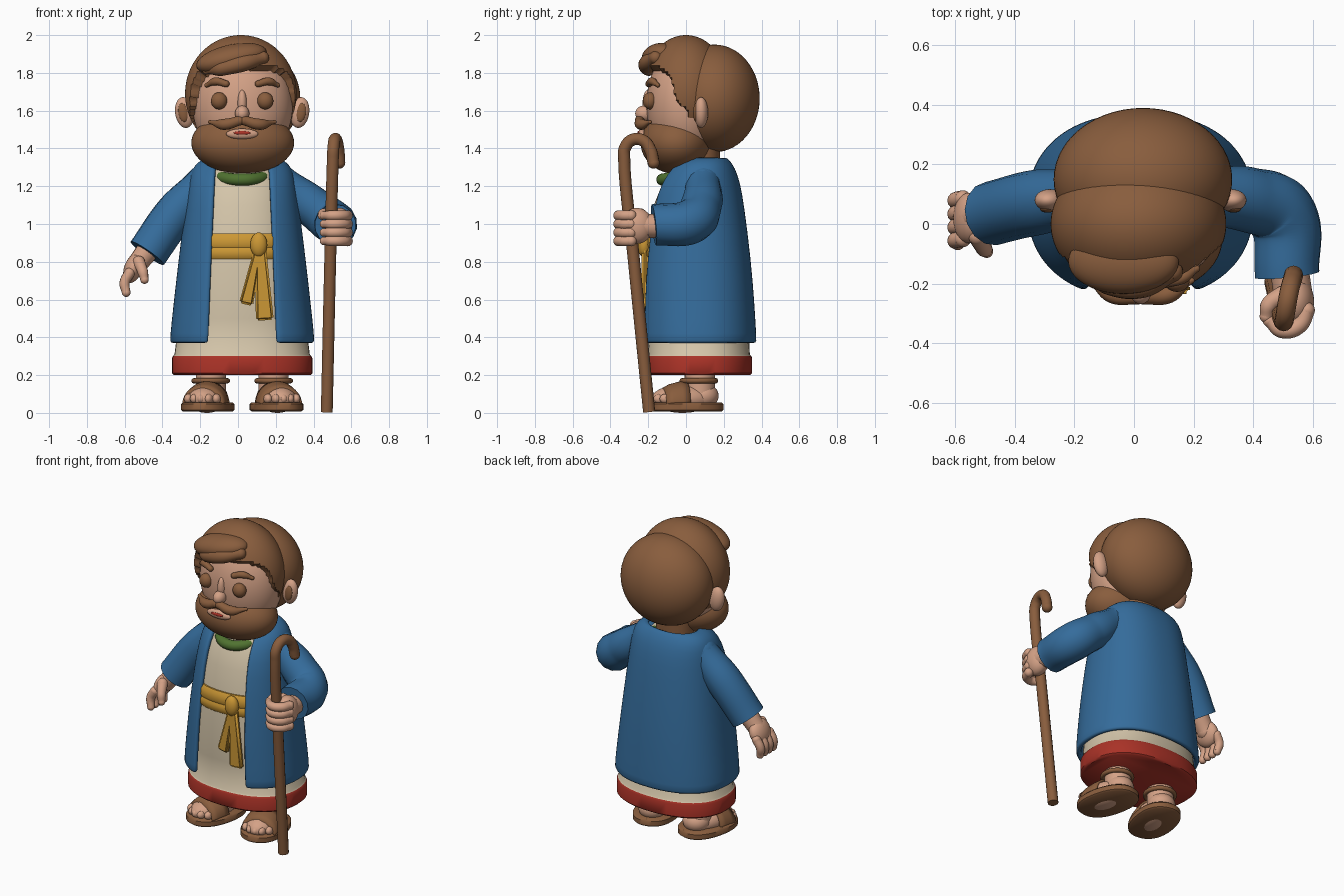
import bpy, bmesh
from math import sin, cos, pi, asin, radians
from mathutils import Matrix, Vector

if "Cube" in bpy.data.objects:
    bpy.data.objects.remove(bpy.data.objects["Cube"])

MX = 0.022  # centre line of head and body


def material(name, rgb):
    m = bpy.data.materials.new(name)
    m.use_nodes = True
    m.diffuse_color = (*rgb, 1)
    m.node_tree.nodes["Principled BSDF"].inputs["Base Color"].default_value = (*rgb, 1)
    return m


BROWN = material("brown", (.25, .11, .047))
SKIN = material("skin", (.66, .36, .24))
BLUE = material("blue", (.035, .15, .33))
CREAM = material("cream", (.66, .56, .40))
RED = material("red", (.40, .032, .02))
GOLD = material("gold", (.60, .31, .035))
GREEN = material("green", (.08, .17, .03))


def finish(name, bm, mats, recalc=True, matrix=None):
    """Turn a bmesh into a smooth shaded object."""
    if recalc:
        bmesh.ops.recalc_face_normals(bm, faces=bm.faces)
    mesh = bpy.data.meshes.new(name)
    bm.to_mesh(mesh)
    bm.free()
    if matrix:
        mesh.transform(matrix)
    for m in (mats if isinstance(mats, list) else [mats]):
        mesh.materials.append(m)
    mesh.shade_smooth()
    mesh.set_sharp_from_angle(angle=radians(45))
    ob = bpy.data.objects.new(name, mesh)
    bpy.context.collection.objects.link(ob)
    return ob


def ball_mesh(c, r, rot=(0, 0, 0), seg=40):
    bm = bmesh.new()
    mat = Matrix.Translation(c)
    for axis, a in zip("XYZ", rot):
        mat = mat @ Matrix.Rotation(a, 4, axis)
    bmesh.ops.create_uvsphere(bm, u_segments=seg, v_segments=seg // 2, radius=1,
                              matrix=mat @ Matrix.Diagonal((*r, 1)))
    return bm


def ball(name, c, r, mat, rot=(0, 0, 0), seg=40, matrix=None):
    return finish(name, ball_mesh(c, r, rot, seg), mat, matrix=matrix)


def ring(z, rx, ry, cy, gap=0, n=48, p=2.3, cx=MX):
    """Rounded oval; a gap half-width leaves it open at the front."""
    g = asin((gap / rx) ** (p / 2))
    pts = []
    for i in range(n):
        a = -pi / 2 + g + (2 * pi - 2 * g) * i / (n - 1 if gap else n)
        c, s = cos(a), sin(a)
        pts.append((cx + rx * abs(c) ** (2 / p) * (1 if c > 0 else -1),
                    cy + ry * abs(s) ** (2 / p) * (1 if s > 0 else -1), z))
    return pts


def loft(rings, closed=True):
    bm = bmesh.new()
    rows = [[bm.verts.new(p) for p in r] for r in rings]
    n = len(rows[0])
    for a, b in zip(rows, rows[1:]):
        for j in range(n if closed else n - 1):
            k = (j + 1) % n
            bm.faces.new((a[j], a[k], b[k], b[j]))
    if closed:
        bm.faces.new(rows[0][::-1])
        bm.faces.new(rows[-1])
    return bm


def tube(name, pts, radii, mat, cyclic=False, round_ends=(True, True), matrix=None):
    """Smooth tube through points, with rounded ends where asked."""
    cu = bpy.data.curves.new(name, "CURVE")
    cu.dimensions = "3D"
    cu.bevel_depth = 1
    cu.bevel_resolution = 5
    cu.use_fill_caps = True
    sp = cu.splines.new("BEZIER")
    sp.bezier_points.add(len(pts) - 1)
    sp.use_cyclic_u = cyclic
    sp.radius_interpolation = "EASE"
    for b, p, r in zip(sp.bezier_points, pts, radii):
        b.co, b.radius = p, r
        b.handle_left_type = b.handle_right_type = "AUTO"
    tmp = bpy.data.objects.new("tmp", cu)
    bpy.context.collection.objects.link(tmp)
    dg = bpy.context.evaluated_depsgraph_get()
    mesh = bpy.data.meshes.new_from_object(tmp.evaluated_get(dg))
    bm = bmesh.new()
    bm.from_mesh(mesh)
    bpy.data.objects.remove(tmp)
    bpy.data.meshes.remove(mesh)
    for i, on in zip((0, -1), round_ends):
        if on and not cyclic:
            bmesh.ops.create_uvsphere(bm, u_segments=20, v_segments=12, radius=radii[i],
                                      matrix=Matrix.Translation(pts[i]))
    for f in bm.faces:
        f.material_index = 0
    return finish(name, bm, mat, matrix=matrix)


# Robe with a red hem
robe = loft([ring(*r) for r in (
    (.2, .362, .27, .07), (.21, .372, .28, .07), (.29, .372, .28, .07), (.302, .365, .275, .07),
    (.31, .358, .268, .07), (.5, .335, .268, .06), (.8, .3, .255, .045), (1.1, .26, .215, .045),
    (1.2, .24, .18, .05), (1.28, .2, .14, .05), (1.32, .12, .1, .05))])
for f in robe.faces:
    f.material_index = 1 if f.calc_center_median().z < .305 else 0
finish("robe", robe, [CREAM, RED])

# Open coat
coat = finish("coat", loft([ring(*r) for r in (
    (.37, .365, .297, .06, .18), (.39, .368, .298, .06, .178), (.6, .345, .29, .055, .17),
    (.8, .322, .277, .052, .163), (1.1, .285, .24, .052, .15), (1.22, .268, .205, .065, .145),
    (1.29, .25, .165, .08, .14), (1.325, .215, .13, .09, .135), (1.345, .16, .1, .1, .125))],
    closed=False), BLUE, recalc=False)
sol = coat.modifiers.new("thickness", "SOLIDIFY")
sol.thickness, sol.offset = .032, 0
coat.modifiers.new("soft_edges", "SUBSURF").levels = 1

# Collar, neck, sash
angles = [i * pi / 6 for i in range(12)]
tube("collar", [(MX + .135 * cos(a), .04 + .165 * sin(a), 1.265 + .03 * sin(a)) for a in angles],
     [.032] * 12, GREEN, cyclic=True)
finish("neck", loft([ring(z, .125, .12, .06) for z in (1.25, 1.45)]), BROWN)
finish("sash", loft([ring(*r, .045) for r in (
    (.81, .29, .25), (.83, .302, .265), (.86, .302, .265), (.875, .297, .258),
    (.89, .302, .264), (.93, .298, .26), (.95, .286, .246))]), GOLD)
ball("sash_knot", (.11, -.222, .89), (.045, .035, .065), GOLD)


def sash_tail(name, x, z, width, height, tilt):
    bm = bmesh.new()
    bmesh.ops.create_cube(bm, size=1)
    for v in bm.verts:
        taper = 1 if v.co.z < 0 else .6
        v.co = Vector((v.co.x * width * taper, v.co.y * .035, v.co.z * height))
    bmesh.ops.bevel(bm, geom=bm.edges[:], offset=.012, segments=3, affect="EDGES")
    finish(name, bm, GOLD, matrix=Matrix.Translation((x, -.217, z)) @ Matrix.Rotation(tilt, 4, "Y"))


sash_tail("sash_tail_long", .13, .69, .095, .4, -.06)
sash_tail("sash_tail_short", .075, .72, .075, .3, .22)

# Head, hair with a window for the face
ball("face", (.025, 0, 1.63), (.265, .21, .32), SKIN, seg=64)
hair = ball_mesh((.015, 0, 1.69), (.295, .235, .31), seg=112)
mid = Vector((.015, 0, 1.69))
for v in hair.verts:
    u, w = (v.co.x - .025) / .275, (v.co.z - 1.58) / .26
    if v.co.y < 0 and u ** 4 + w ** 4 < 1:
        v.co = mid + (v.co - mid) * .75
finish("hair_front", hair, BROWN)
ball("hair_back", (.03, .15, 1.665), (.3, .24, .285), BROWN, seg=56)
ball("fringe", (-.035, -.125, 1.875), (.19, .11, .075), BROWN, rot=(0, -.22, 0))
tube("fringe_lock", [(.13, -.16, 1.88), (.02, -.205, 1.85), (-.08, -.2, 1.825), (-.17, -.15, 1.81)],
     [.035, .045, .04, .018], BROWN)
ball("beard", (.025, -.05, 1.43), (.272, .19, .165), BROWN, seg=56)

# Face features
ball("nose", (MX, -.222, 1.585), (.038, .047, .042), SKIN)
ball("nose_bridge", (MX, -.2, 1.64), (.025, .03, .07), SKIN)
ball("lips", (MX, -.232, 1.477), (.085, .022, .028), SKIN)
ball("mouth", (MX, -.25, 1.482), (.045, .008, .01), RED)
for s, side in ((-1, "right"), (1, "left")):
    ball(side + "_eye", (MX + s * .122, -.19, 1.652), (.043, .038, .045), BROWN)
    tube(side + "_brow", [(MX + s * .188, -.15, 1.735), (MX + s * .14, -.18, 1.755),
                          (MX + s * .085, -.197, 1.742)], [.012, .021, .018], BROWN)
    tube(side + "_moustache", [(MX + s * .012, -.245, 1.548), (MX + s * .09, -.238, 1.528),
                               (MX + s * .172, -.19, 1.54)], [.026, .03, .01], BROWN)
    ball(side + "_ear", (MX + s * .305, .08, 1.59), (.05, .037, .082), SKIN, rot=(0, s * .15, 0))
    ball(side + "_ear_inner", (MX + s * .312, .052, 1.59), (.026, .014, .05), BROWN, rot=(0, s * .15, 0))

# Sleeves
tube("right_sleeve", [(-.18, .09, 1.22), (-.34, .07, 1.045), (-.48, .035, .845)],
     [.095, .11, .108], BLUE, round_ends=(True, False))
tube("left_sleeve", [(.23, .09, 1.215), (.39, .08, 1.095), (.495, .03, 1.015), (.515, -.17, .995)],
     [.095, .11, .118, .11], BLUE, round_ends=(True, False))

# Relaxed right hand
tube("right_wrist", [(-.47, .035, .87), (-.54, .025, .78)], [.06, .055], SKIN)
ball("right_palm", (-.555, .02, .765), (.048, .085, .08), SKIN, rot=(0, .35, 0))
for i in range(4):
    y = .085 - i * .045
    tube(f"right_finger_{i + 1}", [(-.575, y, .74), (-.6, y - .005, .69), (-.592, y - .015, .637)],
         [.028, .027, .023], SKIN)
tube("right_thumb", [(-.525, -.04, .8), (-.505, -.08, .75), (-.495, -.092, .705)],
     [.032, .028, .022], SKIN)

# Staff and gripping left hand
tube("staff", [(.47, -.195, .005), (.488, -.275, .8), (.502, -.327, 1.34), (.505, -.322, 1.405),
               (.512, -.28, 1.447), (.522, -.225, 1.44), (.532, -.188, 1.39), (.536, -.172, 1.325)],
     [.032] * 8, BROWN, round_ends=(False, True))
tube("left_wrist", [(.52, -.14, .99), (.535, -.24, .99)], [.065, .065], SKIN)
ball("left_palm", (.54, -.26, .99), (.065, .085, .095), SKIN)
for i in range(4):
    z = .91 + i * .045
    tube(f"left_finger_{i + 1}", [(.58, -.29, z), (.555, -.34, z), (.5, -.357, z), (.455, -.325, z)],
         [.028, .028, .027, .022], SKIN)
tube("left_thumb", [(.5, -.24, 1.05), (.455, -.27, 1.055), (.445, -.31, 1.045)],
     [.032, .028, .023], SKIN)

# Legs, feet and sandals, toes turned out
for s, side in ((-1, "right"), (1, "left")):
    place = Matrix.Translation((MX + s * .182, 0, 0)) @ Matrix.Rotation(s * .22, 4, "Z")
    finish(side + "_sole", loft([ring(z, .125 + d, .19 + d, 0, cx=0) for z, d in (
        (.008, 0), (.016, .01), (.046, .01), (.056, 0))]), BROWN, matrix=place)
    ball(side + "_foot", (0, -.02, .075), (.1, .165, .075), SKIN, matrix=place)
    ball(side + "_heel", (0, .09, .09), (.085, .085, .07), SKIN, matrix=place)
    finish(side + "_leg", loft([ring(z, .08, .08, .075, cx=0, p=2) for z in (.08, .25)]), SKIN,
           matrix=place)
    for i in range(5):
        t = i - 2
        ball(f"{side}_toe_{i + 1}", (t * .038, -.16 + .008 * t * t, .075), (.023, .032, .026),
             SKIN, seg=20, matrix=place)
    arcs = [[(rx * cos(a), y, .045 + h * sin(a)) for a in [k * pi / 20 for k in range(21)]]
            for y, rx, h in ((-.13, .11, .085), (-.09, .118, .107), (-.04, .12, .12), (0, .118, .125))]
    strap = finish(side + "_strap", loft(arcs, closed=False), BROWN, matrix=place)
    strap.modifiers.new("thickness", "SOLIDIFY").thickness = .016
    tube(side + "_ankle_strap", [(.088 * cos(a), .07 + .088 * sin(a), .17) for a in angles],
         [.014] * 12, BROWN, cyclic=True, matrix=place)
